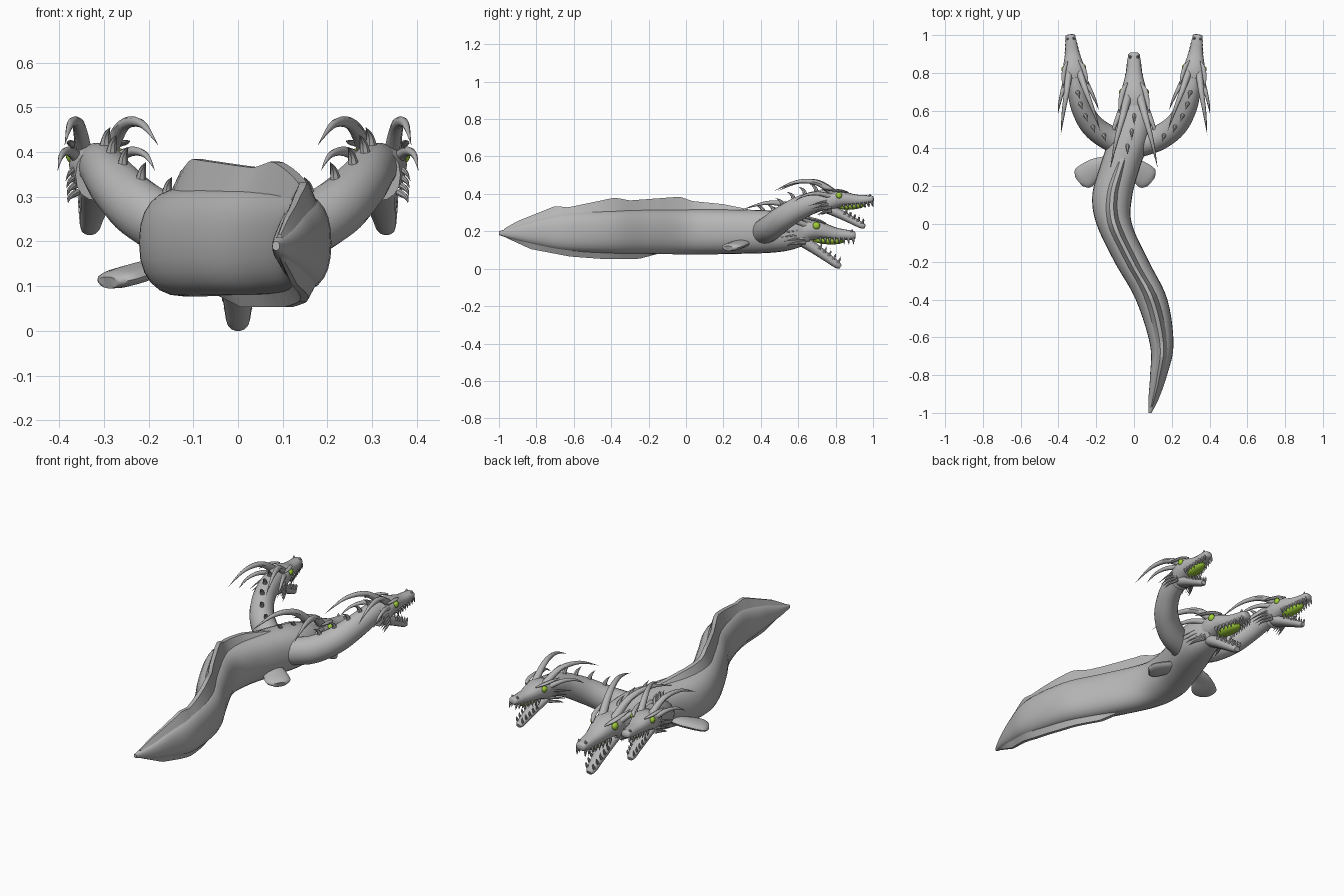
import bpy, bmesh, math
from mathutils import Vector, Matrix

if "Cube" in bpy.data.objects:
    bpy.data.objects.remove(bpy.data.objects["Cube"])


def material(name, rgb):
    m = bpy.data.materials.new(name)
    m.diffuse_color = (*rgb, 1)
    m.use_nodes = True
    m.node_tree.nodes["Principled BSDF"].inputs["Base Color"].default_value = m.diffuse_color
    return m


GREY = material("grey_hide", (0.47, 0.47, 0.47))
GREEN = material("acid_green", (0.35, 0.62, 0.04))


def finish(name, bm, mat, angle=45):
    bmesh.ops.recalc_face_normals(bm, faces=bm.faces)
    me = bpy.data.meshes.new(name)
    bm.to_mesh(me)
    bm.free()
    me.materials.append(mat)
    me.shade_smooth()
    me.set_sharp_from_angle(angle=math.radians(angle))
    ob = bpy.data.objects.new(name, me)
    bpy.context.collection.objects.link(ob)
    return ob


def skin(bm, rings):
    """Bridge rings of points and cap both ends."""
    rows = [[bm.verts.new(p) for p in r] for r in rings]
    n = len(rows[0])
    for a, b in zip(rows, rows[1:]):
        for i in range(n):
            bm.faces.new((a[i], a[(i + 1) % n], b[(i + 1) % n], b[i]))
    bm.faces.new(rows[0])
    bm.faces.new(rows[-1])


def smooth_path(keys, steps):
    """Catmull-Rom interpolation of equal-length tuples."""
    k = [Vector(v) for v in keys]
    out = []
    for i in range(len(k) - 1):
        a, b, c, d = k[max(i - 1, 0)], k[i], k[i + 1], k[min(i + 2, len(k) - 1)]
        for s in range(steps):
            t = s / steps
            out.append(0.5 * (2 * b + (c - a) * t + (2 * a - 5 * b + 4 * c - d) * t * t
                              + (3 * b - a - 3 * c + d) * t ** 3))
    return out + [k[-1]]


def sweep(bm, keys, sides=12, steps=4, upright=False, power=1.0, mtx=Matrix()):
    """Sweep an oval along (x, y, z, half width, half height) keys."""
    path = smooth_path(keys, steps)
    rings = []
    for i, p in enumerate(path):
        side, up = Vector((1, 0, 0)), Vector((0, 0, 1))
        if not upright:
            t = path[min(i + 1, len(path) - 1)] - path[max(i - 1, 0)]
            t = Vector(t[:3]).normalized()
            side = t.cross(Vector((0, 0, 1))).normalized()
            up = side.cross(t)
        ring = []
        for j in range(sides):
            a = math.tau * j / sides
            c, s = math.cos(a), math.sin(a)
            u = math.copysign(abs(c) ** power, c) * max(p[3], 0.0005)
            v = math.copysign(abs(s) ** power, s) * max(p[4], 0.0005)
            ring.append(mtx @ (Vector(p[:3]) + side * u + up * v))
        rings.append(ring)
    skin(bm, rings)


def spike(bm, points, r, mtx=Matrix(), sides=7, steps=4):
    n = len(points) - 1
    sweep(bm, [(*p, r * (1 - i / n) ** 0.7, r * (1 - i / n) ** 0.7)
               for i, p in enumerate(points)], sides, steps, mtx=mtx)


# Body: one winding sweep from tail tip to middle head
BODY = [(.085, -1.0, .19, .008, .01), (.105, -.92, .19, .028, .036),
        (.13, -.8, .195, .045, .072), (.147, -.64, .197, .062, .104),
        (.093, -.4, .197, .084, .117), (-.012, -.2, .198, .092, .12),
        (-.105, 0, .198, .094, .121), (-.115, .15, .198, .106, .121),
        (-.075, .3, .198, .107, .118), (-.025, .45, .198, .106, .113),
        (0, .56, .195, .088, .095), (0, .66, .195, .06, .06)]
bm = bmesh.new()
sweep(bm, BODY, 24, 5, upright=True, power=0.85)
finish("body", bm, GREY)
SPINE = smooth_path(BODY, 80)


def at_y(y):
    return min(SPINE, key=lambda p: abs(p[1] - y))


def at_profile(profile, y):
    for (y0, z0), (y1, z1) in zip(profile, profile[1:]):
        if y <= y1:
            return z0 + (z1 - z0) * (y - y0) / (y1 - y0)
    return profile[-1][1]


def fin(name, profile, direction, base):
    """Ridge along the body whose free edge follows a (y, z) profile."""
    bm = bmesh.new()
    rings = []
    for i in range(57):
        y = profile[0][0] + (profile[-1][0] - profile[0][0]) * i / 56
        p = at_y(y)
        w = min(base, p[3] * 0.6)
        root = p[2] + direction * p[4] * 0.75
        edge = at_profile(profile, y)
        rings.append([(p[0] - w, y, root), (p[0] + w, y, root),
                      (p[0] + w * 0.25, y, edge), (p[0] - w * 0.25, y, edge)])
    skin(bm, rings)
    finish(name, bm, GREY, 40)


fin("back_fin", [(-.97, .215), (-.9, .255), (-.7, .335), (-.63, .328), (-.38, .38),
                 (-.3, .365), (-.03, .385), (.03, .362), (.2, .345), (.37, .31)], 1, .042)
fin("belly_fin", [(-.96, .165), (-.83, .105), (-.62, .065), (-.46, .053),
                  (-.25, .053), (-.13, .085)], -1, .036)

# Paddle flippers swept back from either side of the body
for s, label in ((-1, "left"), (1, "right")):
    bm = bmesh.new()
    sweep(bm, [(-.10 + s * .05, .325, .148, .035, .018), (-.10 + s * .10, .3, .137, .05, .021),
               (-.10 + s * .14, .268, .125, .062, .022), (-.10 + s * .173, .24, .115, .062, .02),
               (-.10 + s * .19, .226, .108, .035, .014)], 14, 4)
    finish(label + "_flipper", bm, GREY)


def ball(bm, mtx, centre, size):
    bmesh.ops.create_uvsphere(bm, u_segments=14, v_segments=8, radius=1,
                              matrix=mtx @ Matrix.Translation(centre) @ Matrix.Diagonal((*size, 1)))


def head(label, mtx):
    """Open-jawed head; local origin is midway between the eyes, +y forward."""
    # skull and upper jaw
    bm = bmesh.new()
    sweep(bm, [(0, -.12, -.035, .065, .07), (0, -.04, -.022, .074, .06), (0, .02, -.024, .064, .05),
               (0, .10, -.043, .044, .035), (0, .17, -.05, .035, .027), (0, .20, -.051, .029, .022),
               (0, .21, -.052, .02, .014)], 16, 4, True, 0.85, mtx)
    for s in (-1, 1):  # nostril bumps and brow ridges
        spike(bm, [(s * .018, .185, -.035), (s * .02, .19, -.025), (s * .02, .192, -.017)], .009, mtx)
        sweep(bm, [(s * .036, .05, .012, .004, .004), (s * .058, .01, .028, .013, .008),
                   (s * .072, -.05, .042, .011, .007), (s * .08, -.11, .055, .001, .001)],
              8, 3, mtx=mtx)
    finish(label + "_skull", bm, GREY)

    # lower jaw hanging open
    bm = bmesh.new()
    sweep(bm, [(0, -.08, -.078, .05, .032), (0, -.01, -.122, .042, .029), (0, .06, -.172, .032, .024),
               (0, .11, -.208, .026, .02), (0, .13, -.22, .016, .012)], 14, 4, power=0.9, mtx=mtx)
    finish(label + "_lower_jaw", bm, GREY)

    # palate and eyes
    bm = bmesh.new()
    ball(bm, mtx @ Matrix.Rotation(-.05, 4, 'X'), (0, .068, -.075), (.036, .088, .022))
    finish(label + "_palate", bm, GREEN)
    bm = bmesh.new()
    for s in (-1, 1):
        ball(bm, mtx, (s * .064, 0, 0), (.015, .02, .02))
    finish(label + "_eyes", bm, GREEN)

    # teeth in both jaws
    bm = bmesh.new()
    for s in (-1, 1):
        for i in range(8):
            t = i / 7
            x, y, z = s * (.05 - .026 * t), .02 + .175 * t, -.062 - .004 * t
            spike(bm, [(x, y, z), (x * 1.03, y + .003, z - .02), (x, y + .004, z - .036)],
                  .009, mtx, 6, 2)
        for i in range(5):
            t = i / 4
            x, y, z = s * (.036 - .016 * t), .015 + .1 * t, -.126 - .073 * t
            spike(bm, [(x, y, z), (x * 1.05, y + .012, z + .022), (x * 1.05, y + .012, z + .04)],
                  .008, mtx, 6, 2)
    finish(label + "_teeth", bm, GREY)

    # swept-back horns, side horns and cheek spines
    bm = bmesh.new()
    for s in (-1, 1):
        spike(bm, [(s * .035, -.03, .015), (s * .06, -.13, .1), (s * .095, -.26, .122),
                   (s * .125, -.40, .085)], .023, mtx, 8, 6)
        spike(bm, [(s * .05, -.05, .0), (s * .085, -.13, .03), (s * .113, -.21, .03),
                   (s * .13, -.28, -.0)], .017, mtx, 8, 5)
        for i in range(4):
            z = -.025 - .022 * i
            spike(bm, [(s * .055, -.06, z), (s * .08, -.12, z - .004),
                       (s * (.1 - .004 * i), -.2 + .015 * i, z - .015)], .01, mtx)
    finish(label + "_horns", bm, GREY)


head("middle", Matrix.Translation((0, .697, .23)))

# Side necks, spines and heads, mirrored
for s, label in ((-1, "left"), (1, "right")):
    neck = [(s * .03, .42, .2, .066, .07), (s * .13, .455, .222, .066, .07),
            (s * .22, .52, .272, .062, .067), (s * .275, .61, .326, .056, .062),
            (s * .3, .7, .36, .052, .057), (s * .314, .78, .374, .048, .048)]
    bm = bmesh.new()
    sweep(bm, neck, 18, 5)
    finish(label + "_neck", bm, GREY)
    bm = bmesh.new()
    for p in smooth_path(neck, 3)[4:13:2]:
        x, y, z, top = p[0], p[1], p[2], p[2] + p[4]
        spike(bm, [(x, y, top - .015), (x - s * .006, y - .012, top + .02),
                   (x - s * .014, y - .04, top + .038)], .014)
    finish(label + "_neck_spines", bm, GREY)
    head(label, Matrix.Translation((s * .319, .823, .392))
         @ Matrix.Rotation(math.radians(-6 * s), 4, 'Z')
         @ Matrix.Rotation(math.radians(8), 4, 'X') @ Matrix.Scale(.84, 4))

# Spines over the middle neck
bm = bmesh.new()
for y in (.42, .5, .58):
    p = at_y(y)
    top = p[2] + p[4]
    spike(bm, [(p[0], y, top - .015), (p[0], y - .02, top + .015), (p[0], y - .055, top + .03)], .013)
finish("middle_neck_spines", bm, GREY)
